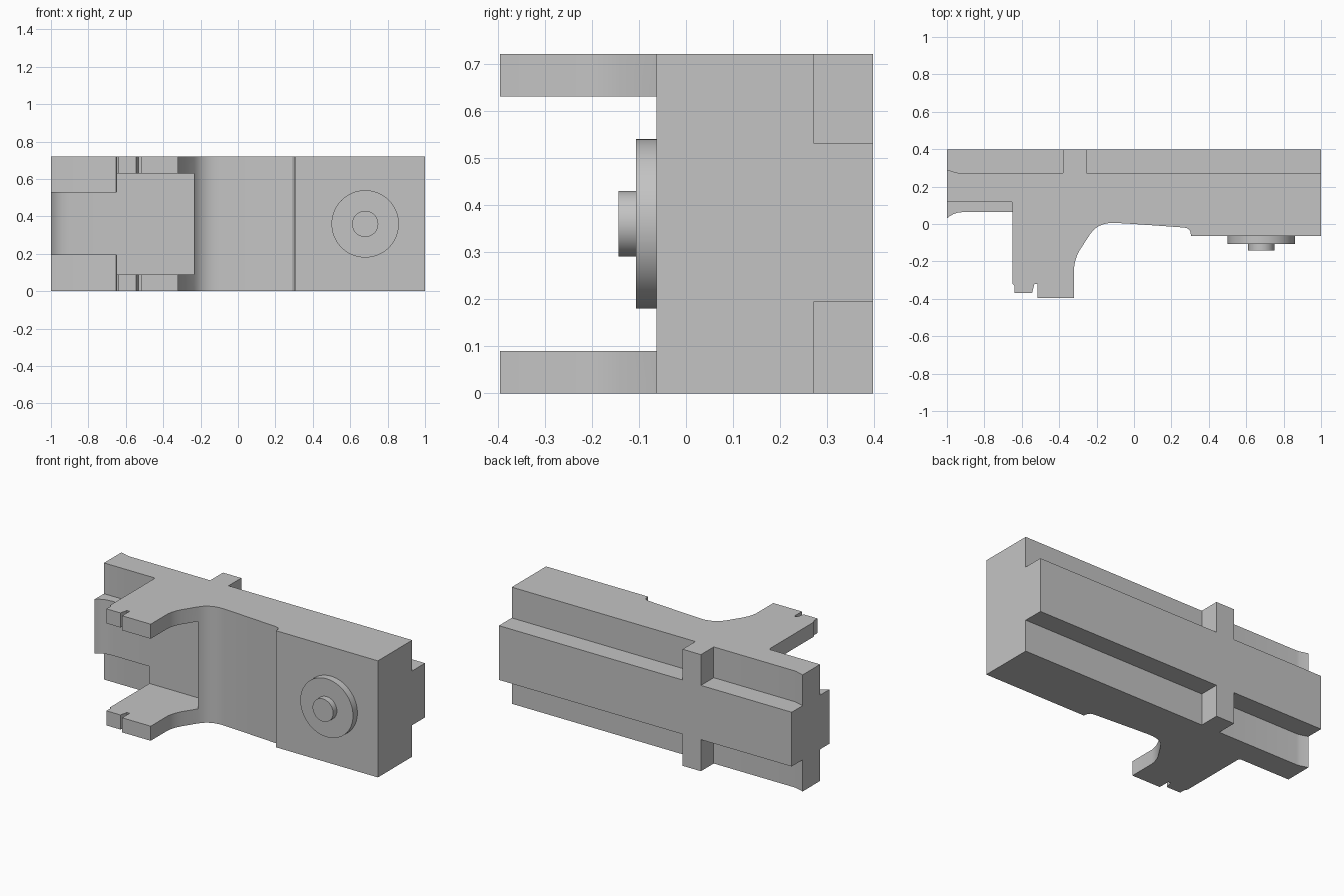
import bpy
import bmesh
import math

cube = bpy.data.objects.get("Cube")
if cube:
    bpy.data.objects.remove(cube, do_unlink=True)

HEIGHT = 0.72
BACK, STEP, FRONT = 0.397, 0.272, -0.063

grey = bpy.data.materials.new("plain_grey")
grey.use_nodes = True
grey.diffuse_color = (0.55, 0.55, 0.55, 1)
grey.node_tree.nodes["Principled BSDF"].inputs["Base Color"].default_value = grey.diffuse_color


def prism(name, outline, z0, z1):
    """Extrude a plan outline (x, y) between two heights."""
    bm = bmesh.new()
    face = bm.faces.new([bm.verts.new((x, y, z0)) for x, y in outline])
    top = bmesh.ops.extrude_face_region(bm, geom=[face])["geom"]
    verts = [v for v in top if isinstance(v, bmesh.types.BMVert)]
    bmesh.ops.translate(bm, verts=verts, vec=(0, 0, z1 - z0))
    bmesh.ops.recalc_face_normals(bm, faces=bm.faces)
    mesh = bpy.data.meshes.new(name)
    bm.to_mesh(mesh)
    bm.free()
    mesh.materials.append(grey)
    obj = bpy.data.objects.new(name, mesh)
    bpy.context.collection.objects.link(obj)
    return obj


def box(name, x0, x1, y0, y1, z0, z1):
    return prism(name, [(x0, y0), (x1, y0), (x1, y1), (x0, y1)], z0, z1)


def combine(target, tool, operation):
    """Apply a boolean and discard the tool."""
    mod = target.modifiers.new("combine", 'BOOLEAN')
    mod.operation, mod.solver, mod.object = operation, 'EXACT', tool
    bpy.context.view_layer.update()
    graph = bpy.context.evaluated_depsgraph_get()
    mesh = bpy.data.meshes.new_from_object(target.evaluated_get(graph))
    target.modifiers.clear()
    target.data = mesh
    bpy.data.objects.remove(tool, do_unlink=True)


def smooth(obj):
    bpy.ops.object.select_all(action='DESELECT')
    obj.select_set(True)
    bpy.context.view_layer.objects.active = obj
    bpy.ops.object.shade_smooth_by_angle(angle=math.radians(30))


# Main body with the forked arm at the front
arm_tip = [(-0.65, 0.105), (-0.65, -0.32), (-0.64, -0.33), (-0.64, -0.37),
           (-0.545, -0.37), (-0.533, -0.322), (-0.515, -0.322),
           (-0.515, -0.395), (-0.32, -0.395)]
sweep = [(-0.32, -0.23), (-0.315, -0.2), (-0.305, -0.17), (-0.29, -0.14),
         (-0.235, -0.055), (-0.215, -0.03), (-0.19, -0.012), (-0.16, 0.0),
         (-0.13, 0.006), (-0.1, 0.006), (0.0, 0.0)]
ledge = [(0.27, -0.019), (0.29, -0.025), (0.3, -0.037), (0.305, FRONT)]
body = prism("body", [(-1, 0.12), (-0.66, 0.12), (-0.652, 0.116)] + arm_tip + sweep + ledge
             + [(1, FRONT), (1, STEP), (-0.93, STEP), (-0.95, 0.275), (-1, 0.29)], 0, HEIGHT)

# Pocket that splits the arm into upper and lower forks
combine(body, box("pocket", -0.8, -0.235, -0.6, 0.065, 0.09, 0.63), 'DIFFERENCE')

# Flared rib on the left end
rib = [(-1, 0.03), (-0.985, 0.042), (-0.965, 0.053), (-0.94, 0.061), (-0.9, 0.065),
       (-0.5, 0.065), (-0.5, 0.2), (-1, 0.2)]
combine(body, prism("rib", rib, 0.195, 0.53), 'UNION')

# Long back rail and the upright bar crossing it
combine(body, box("rail", -1, 1, 0.2, BACK, 0.195, 0.53), 'UNION')
combine(body, box("cross_bar", -0.38, -0.255, 0.2, BACK, 0, HEIGHT), 'UNION')
smooth(body)

# Round boss and its centre pin on the front
for name, radius, y0, y1 in (("boss", 0.18, FRONT, -0.106), ("pin", 0.07, -0.106, -0.143)):
    bpy.ops.mesh.primitive_cylinder_add(vertices=64, radius=radius, depth=y0 - y1,
                                        location=(0.68, (y0 + y1) / 2, 0.36),
                                        rotation=(math.pi / 2, 0, 0))
    part = bpy.context.object
    part.name = name
    part.data.materials.append(grey)
    smooth(part)
